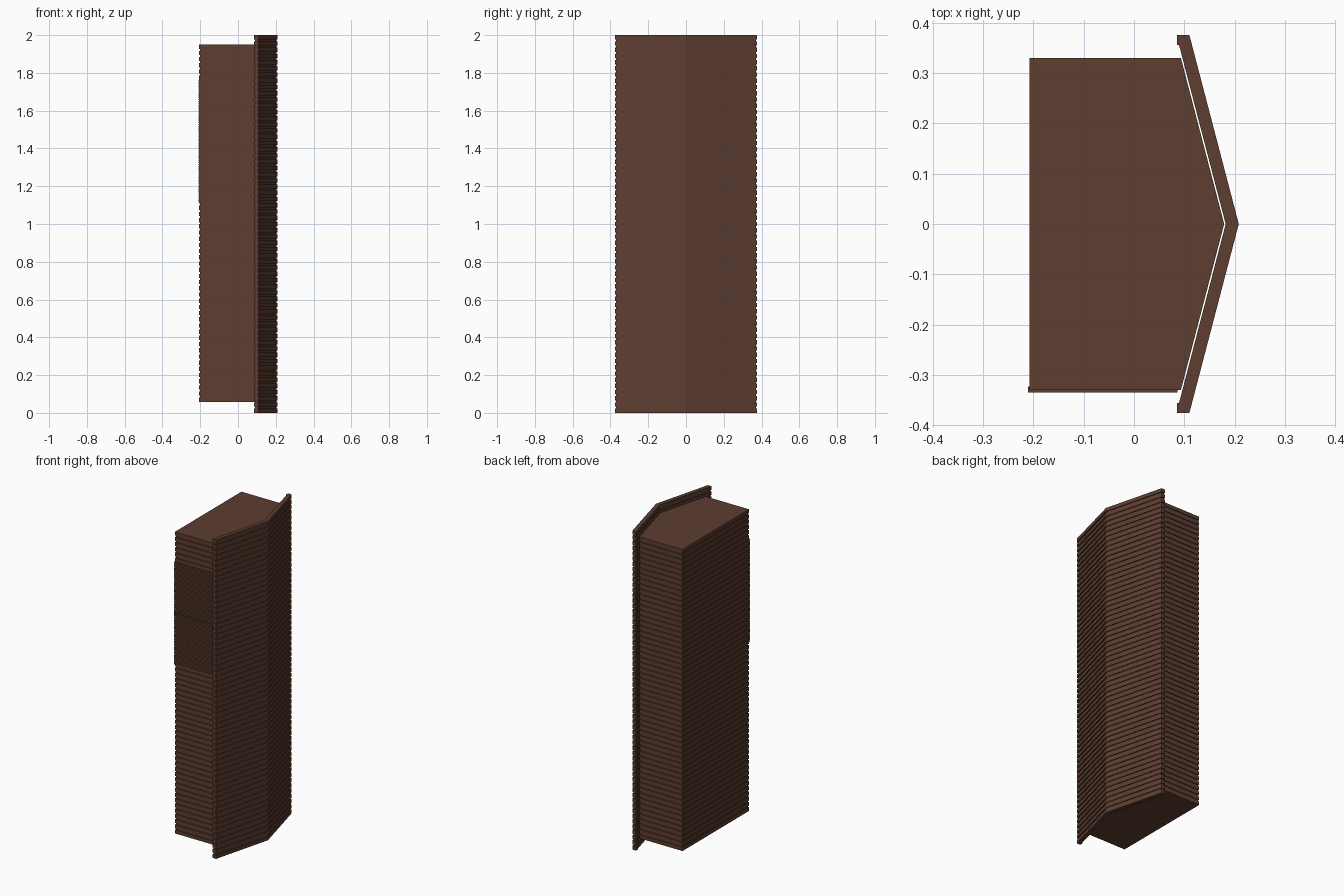
import bpy, bmesh
from mathutils import Vector

if "Cube" in bpy.data.objects:
    bpy.data.objects.remove(bpy.data.objects["Cube"])

brown = bpy.data.materials.new("brown_cladding")
brown.diffuse_color = (0.109, 0.047, 0.030, 1)
brown.use_nodes = True
brown.node_tree.nodes["Principled BSDF"].inputs["Base Color"].default_value = brown.diffuse_color


def inset(pts, d):
    """Move every edge of a counter-clockwise outline inwards by d."""
    out = []
    for i, p in enumerate(pts):
        p = Vector(p)
        a = (p - Vector(pts[i - 1])).normalized()
        b = (Vector(pts[(i + 1) % len(pts)]) - p).normalized()
        na, nb = Vector((-a.y, a.x)), Vector((-b.y, b.x))
        out.append(p + (na + nb) * (d / (1 + na.dot(nb))))
    return out


def banded_tower(name, outline, z0, z1, count, slab, depth):
    """Closed prism with `count` slabs separated by recessed grooves."""
    bm = bmesh.new()
    pitch = (z1 - z0 - slab) / (count - 1)
    inner = inset(outline, depth)
    levels = []
    for i in range(count):
        z = z0 + i * pitch
        levels += [(outline, z), (outline, z + slab)]
        if i < count - 1:
            levels += [(inner, z + slab), (inner, z + pitch)]
    rings = [[bm.verts.new((p[0], p[1], z)) for p in pts] for pts, z in levels]
    n = len(outline)
    for lo, hi in zip(rings, rings[1:]):
        for k in range(n):
            m = (k + 1) % n
            bm.faces.new((lo[k], lo[m], hi[m], hi[k]))
    bm.faces.new(rings[0][::-1])
    bm.faces.new(rings[-1])
    mesh = bpy.data.meshes.new(name)
    bm.to_mesh(mesh)
    bm.free()
    mesh.materials.append(brown)
    obj = bpy.data.objects.new(name, mesh)
    bpy.context.collection.objects.link(obj)
    return obj


# Main block with a shallow pointed side
body = [(-0.207, -0.33), (0.093, -0.33), (0.179, 0), (0.093, 0.33), (-0.207, 0.33)]
banded_tower("main_block", body, 0.058, 1.95, 58, 0.0225, 0.005)

# Folded facade screen standing just off the pointed side
half = [(0.0895, 0.355), (0.085, 0.355), (0.085, 0.375), (0.11, 0.375)]
screen = ([(0.208, 0)] + half[::-1] + [(0.182, 0)]
          + [(x, -y) for x, y in half])
banded_tower("facade_screen", screen, 0, 2, 61, 0.0225, 0.005)

# Two finely slatted panels on the front
panel = [(-0.21, -0.335), (0.086, -0.335), (0.086, -0.323), (-0.21, -0.323)]
for label, z in (("lower", 1.12), ("upper", 1.443)):
    banded_tower(label + "_slatted_panel", panel, z, z + 0.32, 32, 0.006, 0.003)
